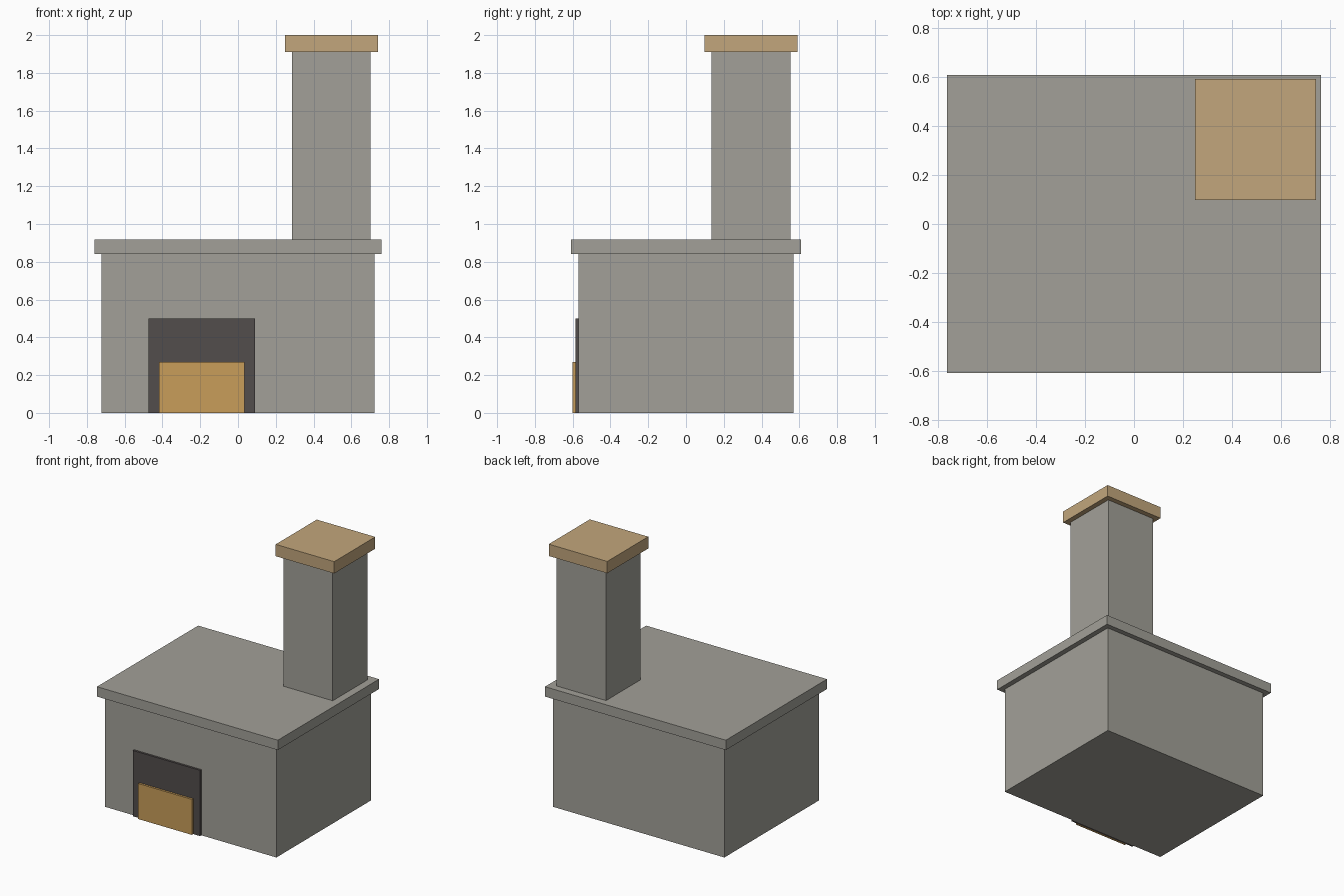
import bpy

if "Cube" in bpy.data.objects:
    bpy.data.objects.remove(bpy.data.objects["Cube"])


def material(name, rgb):
    # sRGB 0-255 to linear diffuse colour
    lin = [((c / 255 + 0.055) / 1.055) ** 2.4 for c in rgb]
    m = bpy.data.materials.new(name)
    m.diffuse_color = (*lin, 1)
    m.use_nodes = True
    m.node_tree.nodes["Principled BSDF"].inputs["Base Color"].default_value = m.diffuse_color
    return m


stone = material("grey stone", (162, 160, 152))
clay = material("tan clay", (194, 166, 124))
soot = material("dark soot", (82, 77, 76))
ember = material("ember orange", (200, 157, 90))


def box(name, mat, x, y, z):
    """Box spanning the given (min, max) range on each axis."""
    spans = (x, y, z)
    bpy.ops.mesh.primitive_cube_add(size=1, location=[(a + b) / 2 for a, b in spans])
    ob = bpy.context.object
    ob.name = name
    ob.scale = [b - a for a, b in spans]
    bpy.ops.object.transform_apply(location=False, rotation=False, scale=True)
    ob.data.materials.append(mat)
    return ob


# Hearth body and overhanging top slab
box("hearth_body", stone, (-0.722, 0.722), (-0.57, 0.57), (0, 0.842))
box("top_slab", stone, (-0.761, 0.761), (-0.608, 0.608), (0.842, 0.917))

# Chimney with cap
box("chimney", stone, (0.286, 0.702), (0.136, 0.552), (0.917, 1.91))
box("chimney_cap", clay, (0.249, 0.741), (0.098, 0.591), (1.91, 2.0))

# Fire opening and glowing fire plate on the front
box("fire_opening", soot, (-0.475, 0.091), (-0.586, -0.57), (0, 0.5))
box("fire_glow", ember, (-0.418, 0.034), (-0.602, -0.586), (0, 0.27))
